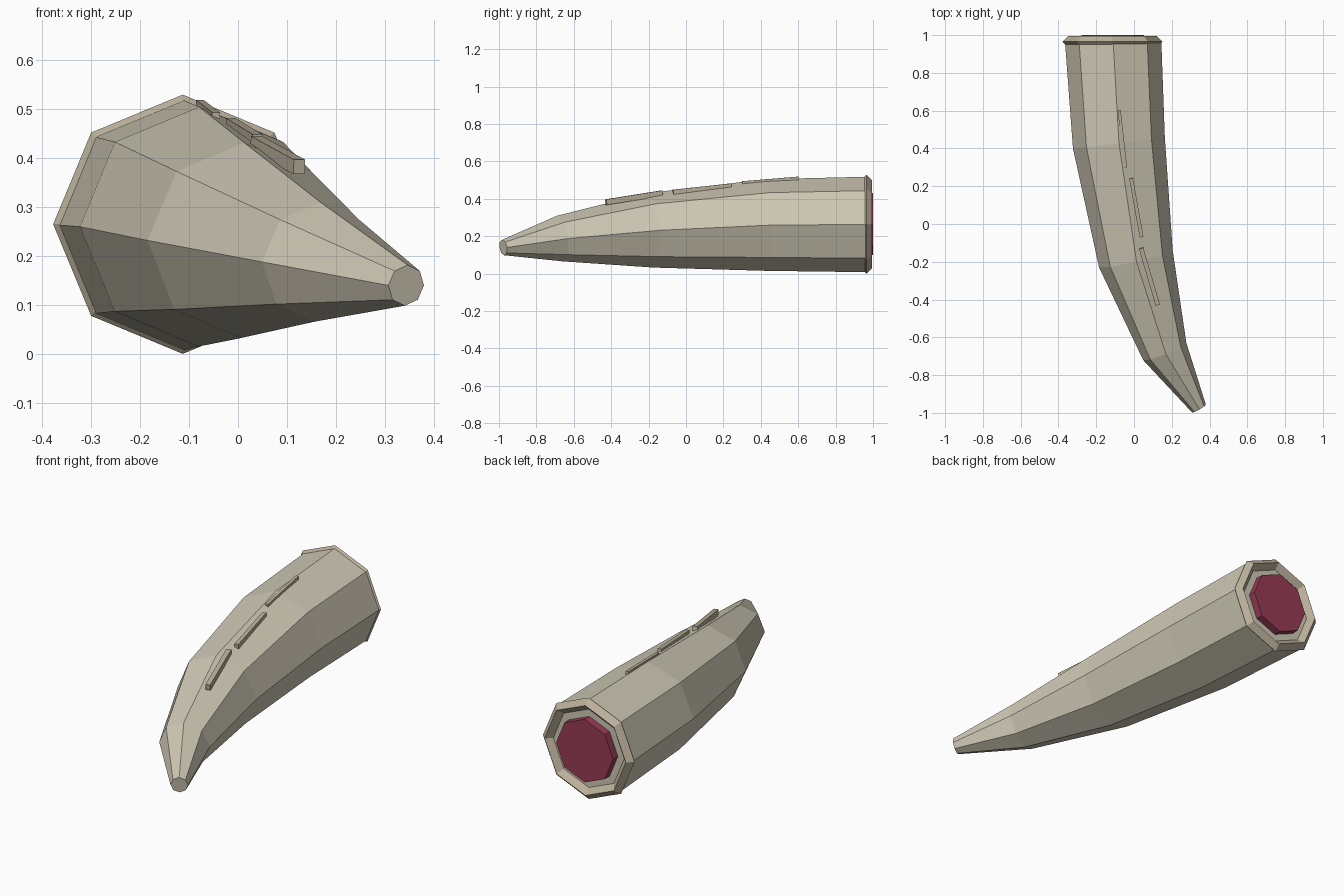
import bpy
import bmesh
from math import cos, sin, pi, radians
from mathutils import Vector

if "Cube" in bpy.data.objects:
    bpy.data.objects.remove(bpy.data.objects["Cube"])

SIDES = 8


def material(name, rgb):
    mat = bpy.data.materials.new(name)
    mat.use_nodes = True
    mat.diffuse_color = (*rgb, 1)
    bsdf = mat.node_tree.nodes["Principled BSDF"]
    bsdf.inputs["Base Color"].default_value = (*rgb, 1)
    return mat


bone = material("bone", (0.62, 0.58, 0.46))
dark_bone = material("dark bone", (0.50, 0.44, 0.33))
crimson = material("crimson", (0.31, 0.045, 0.09))


def finish(name, bm, mat):
    bmesh.ops.recalc_face_normals(bm, faces=bm.faces)
    mesh = bpy.data.meshes.new(name)
    bm.to_mesh(mesh)
    bm.free()
    mesh.materials.append(mat)
    obj = bpy.data.objects.new(name, mesh)
    bpy.context.collection.objects.link(obj)
    return obj


def loft(name, rings, mat, closed=False):
    """Join octagonal rings given as (centre, radius, yaw, pitch)."""
    bm = bmesh.new()
    loops = []
    for centre, radius, yaw, pitch in rings:
        yaw, pitch = radians(yaw), radians(pitch)
        side = Vector((cos(yaw), sin(yaw), 0))
        forward = Vector((sin(yaw), -cos(yaw), 0))
        up = Vector((0, 0, cos(pitch))) + forward * sin(pitch)
        loop = []
        for i in range(SIDES):
            a = 2 * pi * i / SIDES
            loop.append(bm.verts.new(Vector(centre) + radius * (side * cos(a) + up * sin(a))))
        loops.append(loop)
    pairs = list(zip(loops, loops[1:]))
    if closed:
        pairs.append((loops[-1], loops[0]))
    else:
        bm.faces.new(loops[0])
        bm.faces.new(loops[-1])
    for a, b in pairs:
        for i in range(SIDES):
            j = (i + 1) % SIDES
            bm.faces.new((a[i], a[j], b[j], b[i]))
    return finish(name, bm, mat)


def ridge(name, start, end, width, depth, mat):
    """Slim bar whose top centre line runs from start to end."""
    start, end = Vector(start), Vector(end)
    along = (end - start).normalized()
    side = along.cross(Vector((0, 0, 1))).normalized() * width / 2
    down = along.cross(side).normalized() * depth
    if down.z > 0:
        down = -down
    bm = bmesh.new()
    for p in (start, end):
        for s in (-side, side):
            for d in (Vector(), down):
                bm.verts.new(p + s + d)
    bmesh.ops.convex_hull(bm, input=bm.verts)
    bmesh.ops.dissolve_limit(bm, angle_limit=0.02, verts=bm.verts, edges=bm.edges)
    return finish(name, bm, mat)


# Curved, tapering body
loft("tusk_body", [
    ((-0.11, 0.96, 0.263), 0.255, 0, 0),
    ((-0.08, 0.43, 0.26), 0.245, 7, 1),
    ((0.01, -0.185, 0.232), 0.2, 13, 4),
    ((0.163, -0.675, 0.188), 0.123, 22, 7),
    ((0.344, -0.977, 0.14), 0.042, 30, 8),
], bone)

# Bevelled collar around the root
collar = [(0.235, 0.935), (0.265, 0.965), (0.235, 0.995), (0.205, 0.965)]
loft("root_collar", [((-0.113, y, 0.265), r, 0, 0) for r, y in collar], dark_bone, closed=True)

# Raised core inside the collar
loft("root_core", [((-0.113, y, 0.265), 0.165, 0, 0) for y in (0.94, 1.0)], crimson)

# Three bars along the top
bars = [
    ((-0.078, 0.60, 0.519), (-0.045, 0.30, 0.494), 0.016),
    ((-0.015, 0.24, 0.482), (0.040, -0.07, 0.449), 0.020),
    ((0.038, -0.13, 0.445), (0.126, -0.43, 0.397), 0.024),
]
for n, (start, end, width) in enumerate(bars, 1):
    ridge(f"top_ridge_{n}", start, end, width, 0.03, dark_bone)
